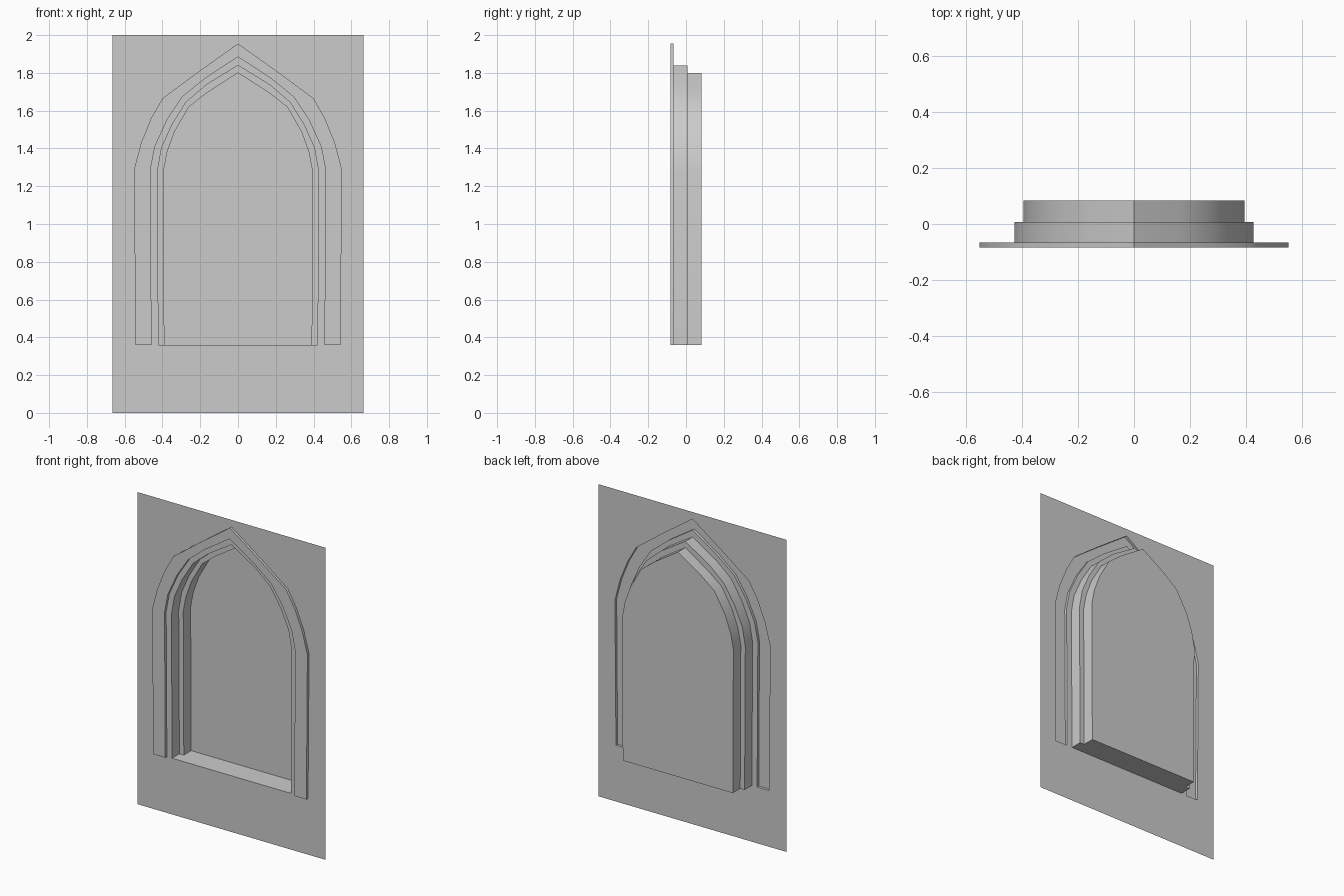
import bpy
import bmesh
import math

if "Cube" in bpy.data.objects:
    bpy.data.objects.remove(bpy.data.objects["Cube"])

stone = bpy.data.materials.new("plain grey stone")
stone.use_nodes = True
GREY = (0.6, 0.6, 0.6, 1)
stone.diffuse_color = GREY
stone.node_tree.nodes["Principled BSDF"].inputs["Base Color"].default_value = GREY

# Depth planes, front to back
FRONT, WALL, STEP, BACK = -0.083, -0.066, 0.008, 0.083
SILL, HALF_W, TOP = 0.36, 0.665, 2.0

# Right half of each pointed arch, from foot to apex, as (x, z)
trim_outer = [(.543, SILL), (.55, 1.29), (.513, 1.43), (.46, 1.56), (.40, 1.665), (.225, 1.795), (0, 1.955)]
trim_inner = [(.458, SILL), (.463, 1.29), (.44, 1.41), (.376, 1.55), (.296, 1.672), (.175, 1.77), (0, 1.885)]
recess_front = [(.421, SILL), (.426, 1.28), (.405, 1.40), (.35, 1.525), (.275, 1.645), (.17, 1.735), (0, 1.84)]
recess_back = [(.39, SILL), (.394, 1.28), (.375, 1.38), (.335, 1.49), (.26, 1.62), (.164, 1.695), (0, 1.80)]


def at(points, y):
    return [(x, y, z) for x, z in points]


def band(a, b):
    """Quads between two matching rows of points."""
    return [[a[i], a[i + 1], b[i + 1], b[i]] for i in range(len(a) - 1)]


def build(name, faces):
    """Make an object from half the faces, mirrored across x = 0."""
    bm = bmesh.new()
    for side in (1, -1):
        for face in faces:
            pts = face if side == 1 else face[::-1]
            bm.faces.new([bm.verts.new((side * x, y, z)) for x, y, z in pts])
    bmesh.ops.remove_doubles(bm, verts=bm.verts, dist=0.0001)
    bmesh.ops.recalc_face_normals(bm, faces=bm.faces)
    mesh = bpy.data.meshes.new(name)
    bm.to_mesh(mesh)
    bm.free()
    mesh.materials.append(stone)
    obj = bpy.data.objects.new(name, mesh)
    bpy.context.collection.objects.link(obj)
    bpy.ops.object.select_all(action="DESELECT")
    obj.select_set(True)
    bpy.context.view_layer.objects.active = obj
    bpy.ops.object.shade_smooth_by_angle(angle=math.radians(30))
    return obj


# Wall sheet, open behind the trim and at the recess
wall_outline = ([(0, 0), (HALF_W, 0), (HALF_W, TOP), (0, TOP)] + trim_outer[::-1]
                + trim_inner + recess_front[::-1] + [(0, SILL)])
build("wall_sheet", [at(wall_outline, WALL)])

# Raised trim, hollow behind, with closed feet
rows = [at(trim_outer, WALL), at(trim_outer, FRONT), at(trim_inner, FRONT), at(trim_inner, WALL)]
trim_faces = [[row[0] for row in rows]]
for a, b in zip(rows, rows[1:]):
    trim_faces += band(a, b)
build("arch_trim", trim_faces)

# Stepped sides of the recess
rows = [at(recess_front, WALL), at(recess_front, STEP), at(recess_back, STEP), at(recess_back, BACK)]
reveal_faces = []
for a, b in zip(rows, rows[1:]):
    reveal_faces += band(a, b)
build("stepped_reveal", reveal_faces)

# Sill and back panel
sill_outline = [(0, WALL), (recess_front[0][0], WALL), (recess_front[0][0], STEP),
                (recess_back[0][0], STEP), (recess_back[0][0], BACK), (0, BACK)]
build("sill", [[(x, y, SILL) for x, y in sill_outline]])
build("back_panel", [at([(0, SILL)] + recess_back, BACK)])
